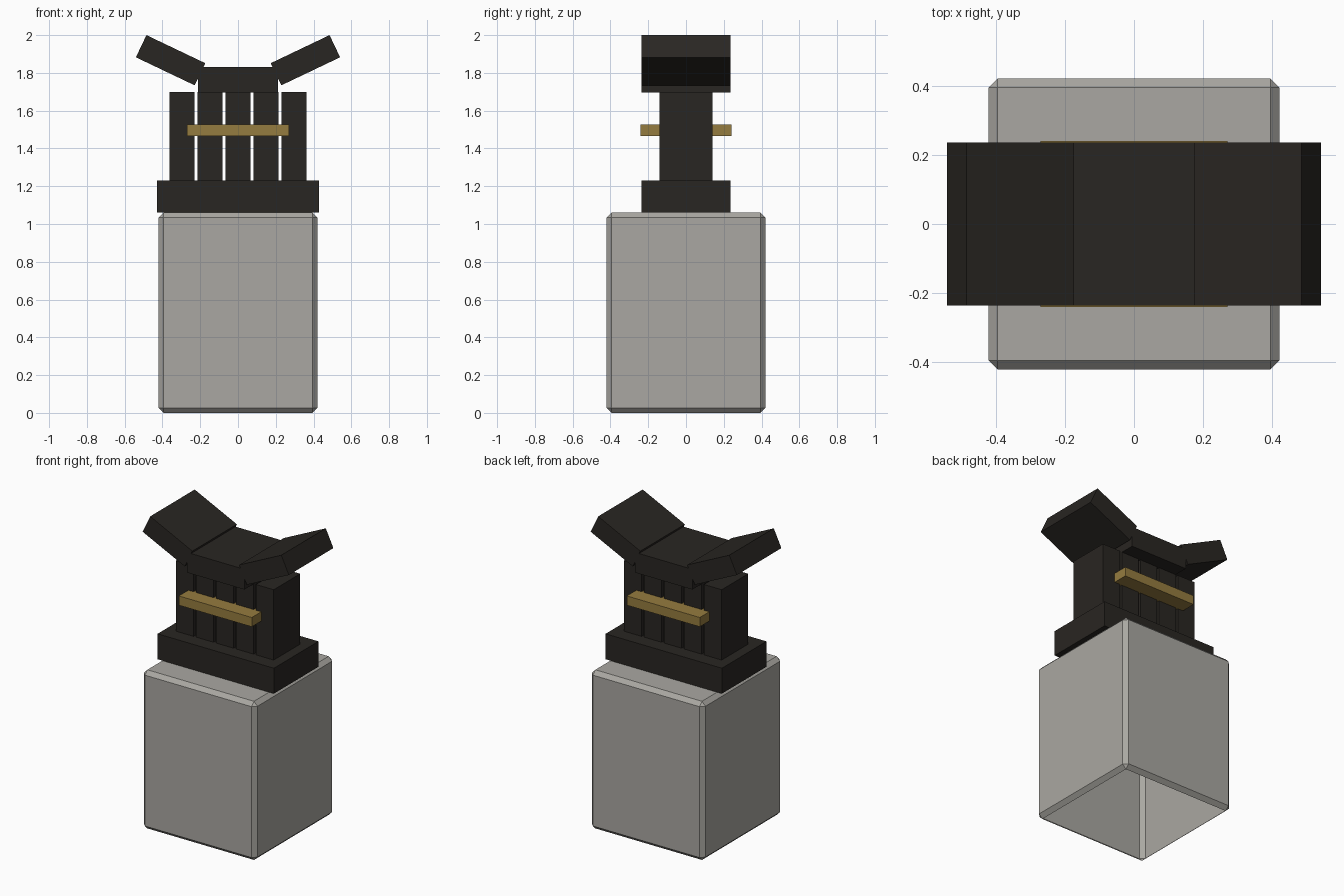
import bpy, bmesh
from math import radians
from mathutils import Matrix

if "Cube" in bpy.data.objects:
    bpy.data.objects.remove(bpy.data.objects["Cube"])


def material(name, rgb):
    m = bpy.data.materials.new(name)
    m.diffuse_color = (*rgb, 1)
    m.use_nodes = True
    m.node_tree.nodes["Principled BSDF"].inputs["Base Color"].default_value = m.diffuse_color
    return m


STONE = material("stone", (0.40, 0.39, 0.36))
DARK = material("dark_wood", (0.022, 0.019, 0.016))
BRASS = material("brass", (0.30, 0.20, 0.05))


def box(name, size, centre, mat, tilt=0, chamfer=0, open_bottom=False):
    bm = bmesh.new()
    bmesh.ops.create_cube(bm, size=1, matrix=Matrix.Diagonal((*size, 1)))
    if chamfer:
        bmesh.ops.bevel(bm, geom=bm.edges[:], offset=chamfer, segments=1,
                        profile=0.5, affect='EDGES')
    if open_bottom:
        bm.normal_update()
        low = [f for f in bm.faces if f.normal.z < -0.99]
        bmesh.ops.delete(bm, geom=low, context='FACES')
    mesh = bpy.data.meshes.new(name)
    bm.to_mesh(mesh)
    bm.free()
    mesh.materials.append(mat)
    ob = bpy.data.objects.new(name, mesh)
    ob.location = centre
    ob.rotation_euler.y = tilt
    bpy.context.collection.objects.link(ob)
    return ob


# Chamfered pedestal, open underneath
box("pedestal", (0.84, 0.84, 1.06), (0, 0, 0.53), STONE,
    chamfer=0.026, open_bottom=True)

# Plinth
box("plinth", (0.86, 0.47, 0.17), (0, 0, 1.145), DARK)

# Row of five upright slats
for i in range(5):
    box(f"slat_{i + 1}", (0.132, 0.28, 0.47), ((i - 2) * 0.148, 0, 1.465), DARK)

# Brass bar passing through the slats
box("brass_bar", (0.54, 0.48, 0.062), (0, 0, 1.497), BRASS)

# Cap block with a raised wing on each side
box("cap", (0.424, 0.47, 0.135), (0, 0, 1.765), DARK)
for side, label in ((-1, "left"), (1, "right")):
    box(f"{label}_wing", (0.345, 0.47, 0.13), (side * 0.357, 0, 1.867), DARK,
        tilt=-side * radians(25.5))
